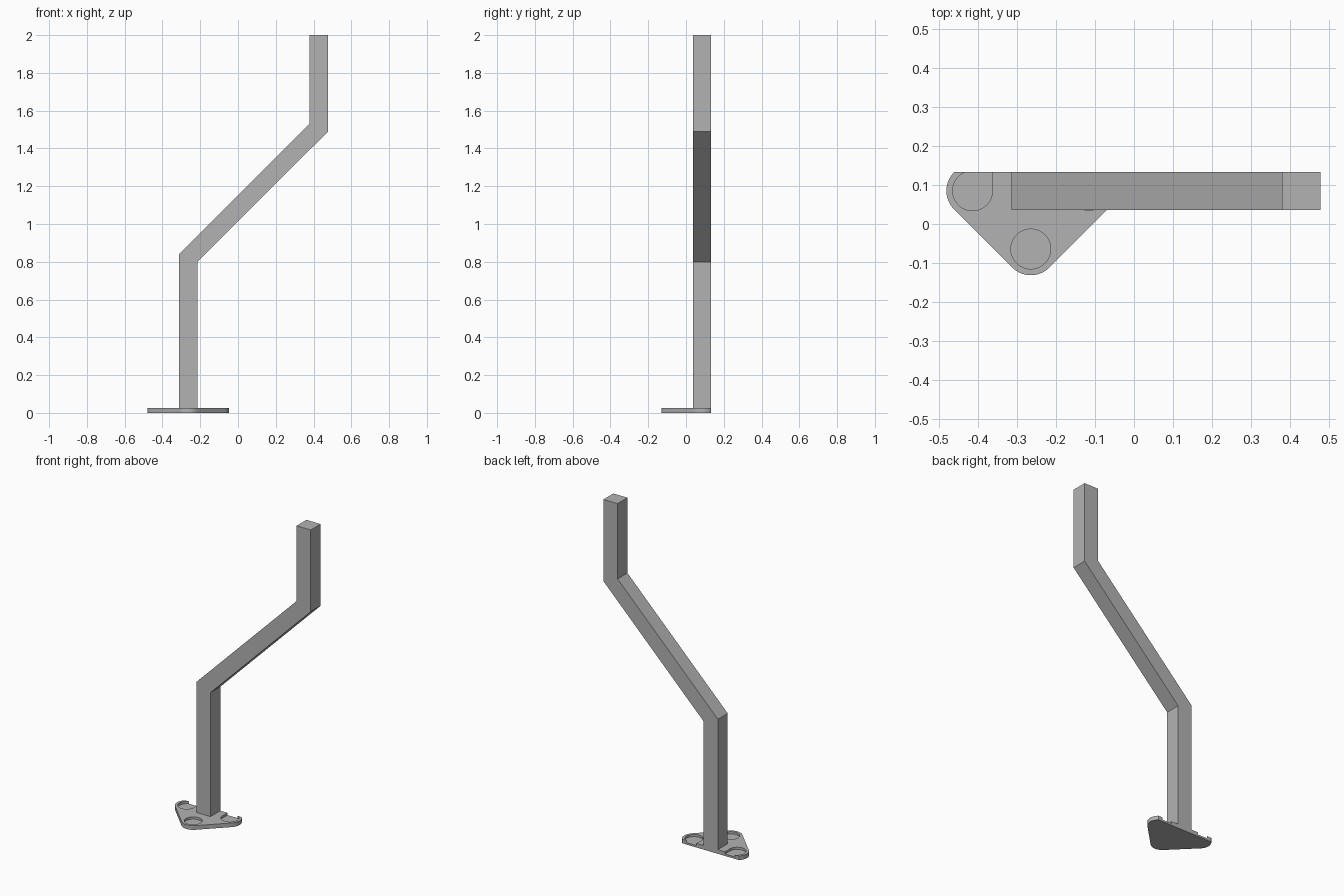
import bpy
import bmesh
from math import cos, sin, radians
from mathutils import Vector

if "Cube" in bpy.data.objects:
    bpy.data.objects.remove(bpy.data.objects["Cube"], do_unlink=True)

# Shared dimensions
MID_X, MID_Y, BACK = -0.264, 0.085, 0.133
SPREAD, RIM, HOLE = 0.149, 0.067, 0.051
THICK, FLOOR = 0.026, 0.012

grey = bpy.data.materials.new("plain grey")
grey.use_nodes = True
colour = (0.45, 0.45, 0.45, 1)
grey.diffuse_color = colour
grey.node_tree.nodes["Principled BSDF"].inputs["Base Color"].default_value = colour


def arc(cx, cy, r, start, end, steps=24):
    angles = [radians(start + (end - start) * i / steps) for i in range(steps + 1)]
    return [(cx + r * cos(a), cy + r * sin(a)) for a in angles]


def extrude(name, points, offset):
    """Extrude a closed outline of 3D points into a solid object."""
    bm = bmesh.new()
    face = bm.faces.new([bm.verts.new(p) for p in points])
    moved = bmesh.ops.extrude_face_region(bm, geom=[face])["geom"]
    verts = [v for v in moved if isinstance(v, bmesh.types.BMVert)]
    bmesh.ops.translate(bm, verts=verts, vec=Vector(offset))
    bmesh.ops.recalc_face_normals(bm, faces=bm.faces)
    mesh = bpy.data.meshes.new(name)
    bm.to_mesh(mesh)
    bm.free()
    mesh.materials.append(grey)
    obj = bpy.data.objects.new(name, mesh)
    bpy.context.collection.objects.link(obj)
    return obj


# Cranked square bar
path = [(-0.313, THICK), (-0.313, 0.84), (0.379, 1.53), (0.379, 2),
        (0.477, 2), (0.477, 1.49), (-0.215, 0.8), (-0.215, THICK)]
extrude("bent_bar", [(x, 0.036, z) for x, z in path], (0, BACK - 0.036, 0))

# Rounded triangular foot plate with its back edge cut straight
left_x, right_x, front_y = MID_X - SPREAD, MID_X + SPREAD, MID_Y - SPREAD
outline = (arc(left_x, MID_Y, RIM, 134.2, 225)
           + arc(MID_X, front_y, RIM, 225, 315)
           + arc(right_x, MID_Y, RIM, 315, 405.8))
plate = extrude("foot_plate", [(x, y, 0) for x, y in outline], (0, 0, THICK))

# Pockets: one round at the front, two at the back opening through the edge
slot = arc(-SPREAD, 0, HOLE, 90, 360, 48) + [(HOLE - SPREAD, 0.1), (-SPREAD, 0.1)]
shapes = [arc(MID_X, front_y, HOLE, 0, 354, 59)]
for side in (1, -1):
    shapes.append([(MID_X + side * x, MID_Y + y) for x, y in slot])

for shape in shapes:
    cutter = extrude("pocket_cutter", [(x, y, FLOOR) for x, y in shape], (0, 0, 0.1))
    cutter.hide_render = True
    cut = plate.modifiers.new("pocket", "BOOLEAN")
    cut.operation = "DIFFERENCE"
    cut.solver = "EXACT"
    cut.object = cutter
    bpy.context.view_layer.objects.active = plate
    bpy.ops.object.modifier_apply(modifier=cut.name)
    bpy.data.objects.remove(cutter, do_unlink=True)

# Smooth the round edges, keep corners sharp
bpy.ops.object.select_all(action="DESELECT")
plate.select_set(True)
bpy.ops.object.shade_smooth_by_angle(angle=radians(30))
